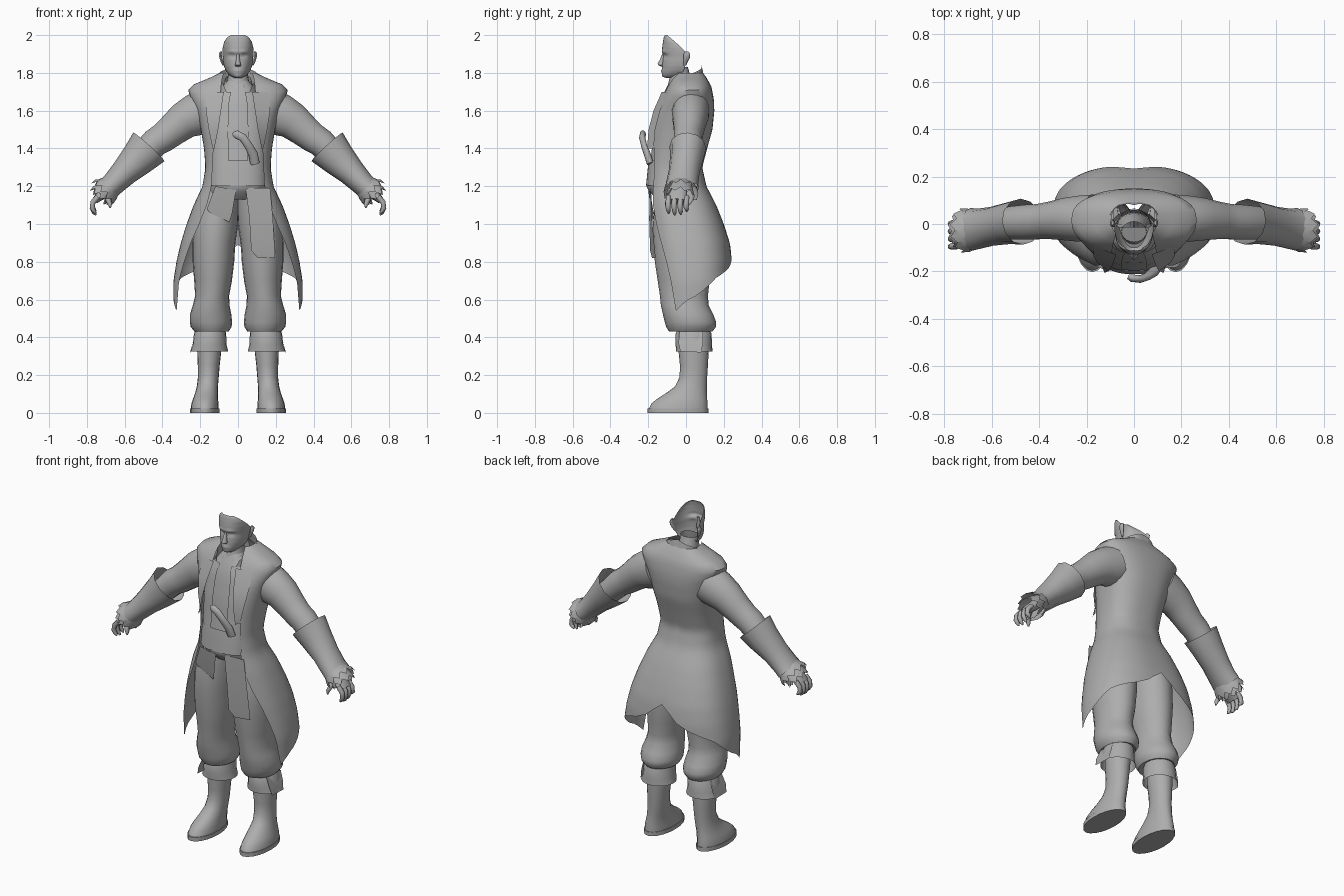
import bpy, bmesh, math
from mathutils import Vector

mat = bpy.data.materials.new("plain grey")
mat.diffuse_color = (0.42, 0.42, 0.42, 1)


def sheet(name, grid, closed=False, cap=False, mirror=False, angle=50):
    """Skin a grid of points; closed joins each row into a ring."""
    bm = bmesh.new()
    rows = [[bm.verts.new(p) for p in row] for row in grid]
    n = len(rows[0])
    for a, b in zip(rows, rows[1:]):
        for i in range(n if closed else n - 1):
            j = (i + 1) % n
            bm.faces.new((a[i], a[j], b[j], b[i]))
    if cap:
        bm.faces.new(rows[0])
        bm.faces.new(rows[-1])
    bmesh.ops.remove_doubles(bm, verts=bm.verts, dist=0.0005)
    bmesh.ops.recalc_face_normals(bm, faces=bm.faces)
    me = bpy.data.meshes.new(name)
    bm.to_mesh(me)
    bm.free()
    me.materials.append(mat)
    ob = bpy.data.objects.new(name, me)
    bpy.context.collection.objects.link(ob)
    bpy.ops.object.select_all(action='DESELECT')
    ob.select_set(True)
    bpy.context.view_layer.objects.active = ob
    bpy.ops.object.shade_smooth_by_angle(angle=math.radians(angle))
    if mirror:
        ob.modifiers.new("mirror", 'MIRROR').use_clip = False
    return ob


def stack(name, rings, sides=20, **kw):
    """Horizontal oval rings: z, centre x, front y, back y, half width."""
    grid = []
    for z, cx, y0, y1, rx in rings:
        ts = [2 * math.pi * i / sides for i in range(sides)]
        grid.append([(cx + rx * math.sin(t), (y0 + y1) / 2 - (y1 - y0) / 2 * math.cos(t), z) for t in ts])
    return sheet(name, grid, True, **kw)


def tube(name, path, sides=14, cap=True, zig=0, **kw):
    """Ring along a path: x, y, z, radius across, radius in y."""
    pts = [Vector(p[:3]) for p in path]
    grid = []
    for k, p in enumerate(path):
        d = (pts[min(k + 1, len(pts) - 1)] - pts[max(k - 1, 0)]).normalized()
        v = (Vector((0, 1, 0)) - d * d.y).normalized()
        w = d.cross(v)
        ring = []
        for i in range(sides):
            t = 2 * math.pi * i / sides
            q = pts[k] + w * p[3] * math.cos(t) + v * p[4] * math.sin(t)
            if zig and k == len(path) - 1:
                q += d * zig * (1 if i % 2 else -1)
            ring.append(q)
        grid.append(ring)
    return sheet(name, grid, True, cap=cap, **kw)


def lerp_rows(rows, z):
    """Interpolate a table whose first column falls."""
    for a, b in zip(rows, rows[1:]):
        if z >= b[0]:
            f = min(max((a[0] - z) / (a[0] - b[0]), 0), 1)
            return [p + (q - p) * f for p, q in zip(a, b)]
    return rows[-1]


def oval(rx, y0, y1, t, z, p=0.8):
    """Point on a squarish oval, t = 0 at the front."""
    s, c = math.sin(t), math.cos(t)
    return (rx * math.copysign(abs(s) ** p, s),
            (y0 + y1) / 2 - (y1 - y0) / 2 * math.copysign(abs(c) ** p, c), z)


# long coat: z, half width, front y, back y, half width of the front opening
coat = [(1.80, .095, -.06, .09, .075), (1.765, .17, -.08, .115, .085), (1.725, .268, -.10, .135, .09),
        (1.66, .25, -.135, .148, .095), (1.6, .222, -.165, .15, .10), (1.5, .197, -.19, .14, .115),
        (1.4, .18, -.2, .112, .13), (1.3, .172, -.205, .086, .135), (1.2, .188, -.21, .108, .14),
        (1.1, .235, -.21, .16, .165), (1.0, .272, -.205, .2, .205), (.9, .303, -.2, .232, .25),
        (.8, .326, -.19, .247, .285), (.7, .342, -.18, .247, .312), (.54, .342, -.17, .24, .325)]
hem = [(1, .89), (.9, .81), (.78, .77), (.5, .715), (.25, .625), (0, .54)]
grid = []
for k in range(37):
    row = []
    for i in range(19):
        u = i / 18
        z = 1.80 + (lerp_rows(hem, u)[1] - 1.80) * k / 36
        _, rx, y0, y1, xf = lerp_rows(coat, z)
        t0 = math.asin(min(xf / rx, 1) ** 1.25)
        row.append(oval(rx, y0, y1, t0 + (math.pi - t0) * u, z))
    grid.append(row)
sheet("coat", grid, mirror=True)

# standing collar: tall at the back, falling to the lapels in front
grid = []
for k in range(5):
    f, row = k / 4, []
    for i in range(15):
        u = i / 14
        t = math.radians(38 + 142 * u)
        z_top, z_low = 1.70 + .14 * u ** .5, 1.60 + .18 * u ** .7
        r = .10 - .012 * f + .02 * math.sin(t)
        row.append((r * math.sin(t), .0 - (.16 * (1 - u) + .095 * u - .015 * f) * math.cos(t), z_low + (z_top - z_low) * f))
    grid.append(row)
sheet("coat_collar", grid, mirror=True)

# lapel facing along the coat edge
lapel = [(1.70, .075, -.128, .17), (1.6, .09, -.172, .17), (1.5, .105, -.198, .155), (1.4, .125, -.206, .135)]
sheet("lapel", [[(a, y, z), (b, y + .035, z)] for z, a, y, b in lapel], mirror=True)

# shirt, waistcoat and belt wrap the front of the body
body = [(1.76, .055, -.085, .04), (1.72, .09, -.105, .06), (1.65, .14, -.135, .08), (1.5, .155, -.165, .08),
        (1.4, .15, -.175, .06), (1.3, .145, -.19, .05), (1.2, .15, -.2, .06), (1.15, .15, -.165, .06)]


def wrap(name, z0, z1, a0, a1, grow, n=16, rows=14, **kw):
    out = []
    for k in range(rows + 1):
        z = z0 + (z1 - z0) * k / rows
        _, rx, y0, y1 = lerp_rows(body, z)
        out.append([oval(rx + grow, y0 - grow, y1, math.radians(a0 + (a1 - a0) * i / n), z) for i in range(n + 1)])
    sheet(name, out, **kw)


wrap("shirt", 1.76, 1.15, -105, 105, 0)
wrap("waistcoat", 1.7, 1.2, 14, 100, .008, mirror=True)
wrap("belt", 1.335, 1.205, -75, 75, .012, rows=4)
stack("belly_wrap", [(1.24, 0, -.205, .06, .125), (1.2, 0, -.21, .06, .128), (1.17, 0, -.195, .06, .122),
                     (1.13, 0, -.15, .05, .1)])
tube("pistol_grip", [(-.025, -.222, 1.475, .012, .01), (-.01, -.228, 1.475, .022, .016), (.025, -.232, 1.458, .022, .016),
                     (.055, -.222, 1.415, .022, .016), (.08, -.205, 1.37, .025, .018), (.09, -.19, 1.32, .025, .018)])

# hanging sash tails
sheet("sash_tail", [[(.04, -.19, 1.19), (.17, -.185, 1.19)], [(.06, -.195, 1.03), (.185, -.18, 1.03)],
                    [(.07, -.19, .86), (.195, -.165, .86)], [(.105, -.18, .82), (.195, -.16, .82)]])
sheet("sash_flap", [[(-.12, -.195, 1.2), (-.01, -.2, 1.18)], [(-.165, -.175, 1.08), (-.03, -.185, 1.06)],
                    [(-.15, -.17, 1.06), (-.045, -.175, 1.01)]])

# baggy breeches, gathered below the knee
stack("breeches", [(1.2, .07, -.15, .09, .075), (1.1, .1, -.165, .115, .105), (1.0, .117, -.175, .125, .118),
                   (.9, .127, -.172, .13, .113), (.8, .13, -.165, .13, .11), (.7, .132, -.15, .125, .1),
                   (.62, .137, -.138, .116, .09), (.57, .142, -.133, .12, .097), (.52, .145, -.122, .145, .11),
                   (.48, .143, -.112, .16, .112), (.455, .142, -.105, .158, .108), (.43, .14, -.09, .14, .09),
                   (.44, .145, -.03, .1, .06)], mirror=True)

# boots with turned down cuffs
stack("boot", [(.45, .15, -.04, .12, .066), (.33, .152, -.04, .12, .064), (.25, .155, -.032, .116, .058),
               (.19, .157, -.034, .112, .055), (.14, .162, -.058, .11, .056), (.105, .167, -.105, .11, .06),
               (.075, .172, -.152, .112, .066), (.05, .175, -.183, .114, .072), (.022, .176, -.197, .115, .074)],
      cap=True, mirror=True)
stack("boot_sole", [(.024, .176, -.203, .119, .077), (.0, .176, -.203, .119, .077)], cap=True, mirror=True)
stack("boot_cuff", [(.44, .145, -.045, .125, .078), (.42, .148, -.055, .135, .085), (.36, .15, -.055, .138, .09),
                    (.325, .152, -.052, .14, .1)], mirror=True)
sheet("boot_flap", [[(.215, -.035, .43), (.225, .09, .43)], [(.24, -.04, .37), (.24, .09, .37)],
                    [(.252, -.03, .325), (.25, .08, .32)]], mirror=True)

# sleeves, flared cuffs and lace frills
tube("sleeve", [(.17, .025, 1.60, .115, .1), (.23, .022, 1.575, .112, .098), (.29, .02, 1.545, .098, .09),
                (.35, .015, 1.495, .086, .08), (.40, .01, 1.455, .079, .075), (.44, .008, 1.43, .076, .075),
                (.50, .005, 1.37, .07, .072), (.58, 0, 1.3, .06, .065)], sides=18, mirror=True)
tube("sleeve_cuff", [(.472, .01, 1.408, .112, .097), (.53, .003, 1.345, .094, .088), (.60, -.01, 1.275, .074, .082),
                     (.655, -.02, 1.218, .064, .085), (.685, -.022, 1.19, .062, .09)], sides=12, cap=False, mirror=True)
tube("frill", [(.655, -.02, 1.22, .05, .06), (.69, -.025, 1.185, .07, .085), (.715, -.027, 1.165, .08, .093)],
     sides=22, cap=False, zig=.014, mirror=True, angle=20)
tube("frill_inner", [(.67, -.022, 1.205, .045, .055), (.715, -.028, 1.165, .058, .07), (.735, -.03, 1.145, .06, .075)],
     sides=18, cap=False, zig=.012, mirror=True, angle=20)

# hands
tube("palm", [(.66, -.025, 1.215, .03, .035), (.70, -.035, 1.175, .028, .042), (.735, -.045, 1.145, .024, .052),
              (.758, -.046, 1.122, .017, .05)], mirror=True)
for i, y in enumerate((-.092, -.06, -.028, .004)):
    dz = (.008, 0, .003, .018)[i]
    tube("finger", [(.742, y, 1.145, .014, .014), (.768, y - .002, 1.115, .014, .014), (.772, y - .003, 1.085, .013, .013),
                    (.762, y, 1.06 + dz, .011, .011), (.752, y, 1.047 + dz, .004, .004)], sides=8, mirror=True)
tube("thumb", [(.70, -.06, 1.165, .016, .018), (.69, -.088, 1.135, .015, .015), (.678, -.1, 1.105, .012, .013),
               (.676, -.102, 1.085, .004, .005)], sides=8, mirror=True)

# face shell, open behind: z, half width, front y, rear y
face = [(2.0, .035, -.112, -.1), (1.99, .056, -.117, -.088), (1.965, .073, -.122, -.058), (1.935, .081, -.126, -.025),
        (1.91, .083, -.126, 0), (1.885, .081, -.121, .003), (1.86, .079, -.124, .0), (1.835, .074, -.126, -.005),
        (1.81, .064, -.127, -.012), (1.79, .048, -.128, -.03), (1.775, .028, -.122, -.055), (1.772, .02, -.1, -.065)]
grid = []
for k in range(34):
    z = 2.0 - .228 * k / 33
    _, w, y0, y1 = lerp_rows(face, z)
    row = []
    for i in range(25):
        x, y, _ = oval(w, y0, 2 * y1 - y0, math.radians(-90 + 7.5 * i), z, .9)
        eye = math.exp(-((abs(x) - .032) / .016) ** 2 - ((z - 1.892) / .012) ** 2)
        brow = math.exp(-((abs(x) - .03) / .025) ** 2 - ((z - 1.912) / .009) ** 2)
        lips = math.exp(-(x / .02) ** 2 - ((z - 1.811) / .007) ** 2)
        row.append((x, y + .009 * eye - .006 * brow - .006 * lips, z))
    grid.append(row)
sheet("face", grid)
sheet("jaw_underside", [[(-.064, -.012, 1.81), (.064, -.012, 1.81)], [(-.046, -.07, 1.787), (.046, -.07, 1.787)],
                        [(-.02, -.1, 1.773), (.02, -.1, 1.773)]])
stack("nose", [(1.9, 0, -.126, -.11, .007), (1.87, 0, -.138, -.11, .01), (1.85, 0, -.15, -.11, .014),
               (1.842, 0, -.149, -.11, .018), (1.834, 0, -.134, -.11, .012)], sides=10, cap=True)
stack("ear", [(1.912, .09, -.005, .014, .006), (1.9, .094, -.012, .022, .008), (1.88, .091, -.013, .02, .008),
              (1.86, .085, -.013, .01, .008), (1.84, .078, -.012, .0, .004)], sides=10, cap=True, mirror=True)

# neck and shirt collar
stack("neck", [(1.83, 0, -.075, .01, .052), (1.78, 0, -.085, .025, .054), (1.72, 0, -.1, .045, .065),
               (1.66, 0, -.12, .05, .08)])
grid = []
for z, r, cy, lift in ((1.71, .078, -.025, .03), (1.745, .075, -.022, .045), (1.765, .07, -.02, .06)):
    ts = [math.radians(22 + 158 * i / 14) for i in range(15)]
    grid.append([(r * math.sin(t), cy - (r + .012) * math.cos(t), z - lift * math.cos(t) * .5) for t in ts])
sheet("shirt_collar", grid, mirror=True)
